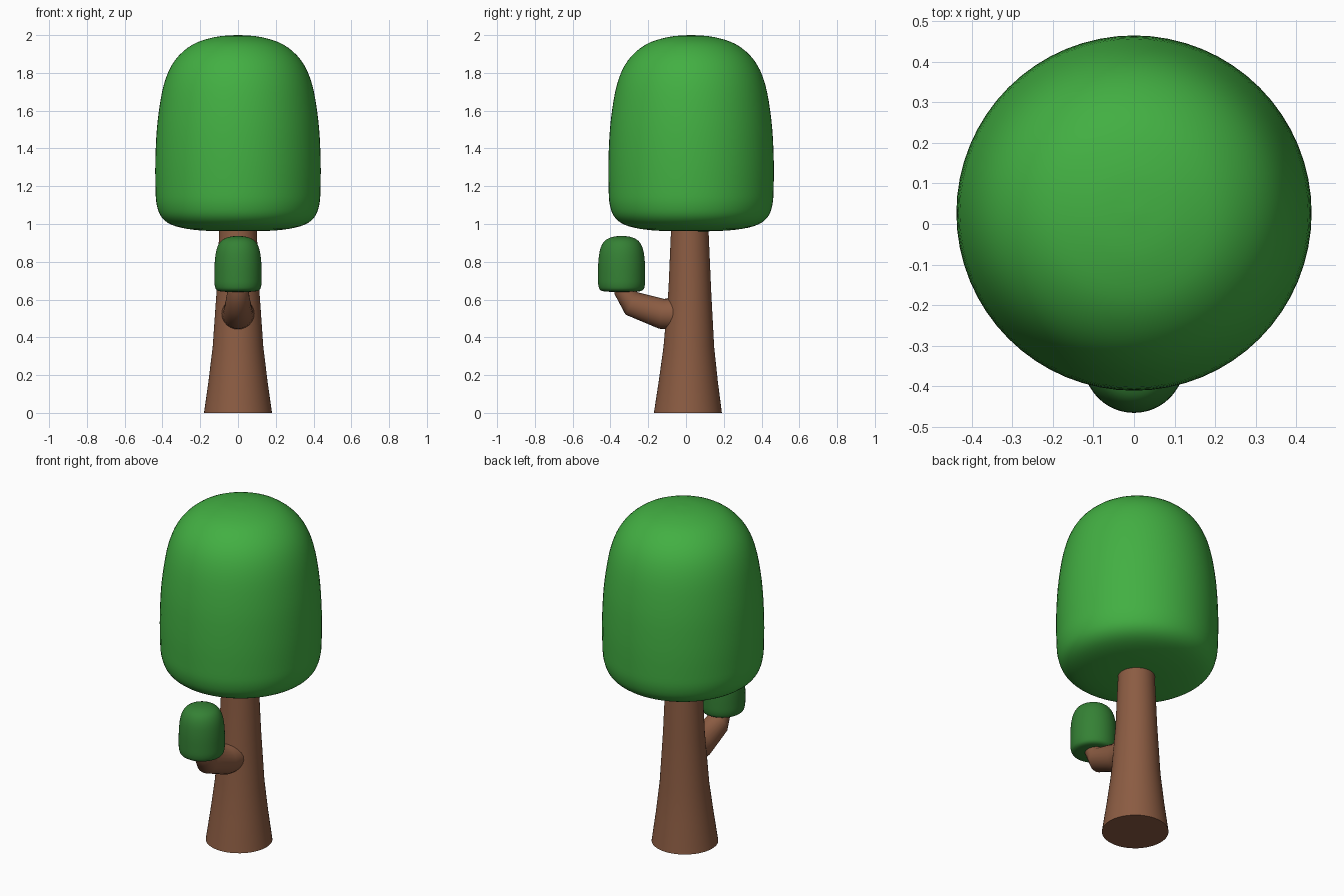
import bpy, bmesh, math

if "Cube" in bpy.data.objects:
    bpy.data.objects.remove(bpy.data.objects["Cube"])


def material(name, color):
    m = bpy.data.materials.new(name)
    m.diffuse_color = (*color, 1)
    m.use_nodes = True
    m.node_tree.nodes["Principled BSDF"].inputs["Base Color"].default_value = m.diffuse_color
    return m


def smooth_profile(points, steps=4):
    # Catmull-Rom spline through (radius, height) points
    p = [points[0]] + points + [points[-1]]
    out = []
    for i in range(1, len(p) - 2):
        for s in range(steps):
            t = s / steps
            out.append(tuple(0.5 * (2 * b + (c - a) * t + (2 * a - 5 * b + 4 * c - d) * t * t
                                    + (3 * b - a - 3 * c + d) * t ** 3)
                             for a, b, c, d in zip(p[i - 1], p[i], p[i + 1], p[i + 2])))
    return out + [points[-1]]


def loft(name, rings, mat, sides=48):
    # rings: (centre y, centre z, radius, tilt in degrees), capped at both ends
    bm = bmesh.new()
    loops = []
    for y, z, r, tilt in rings:
        ct, st = math.cos(math.radians(tilt)), math.sin(math.radians(tilt))
        loop = []
        for i in range(sides):
            a = 2 * math.pi * i / sides
            loop.append(bm.verts.new((r * math.cos(a), y + r * math.sin(a) * ct,
                                      z + r * math.sin(a) * st)))
        loops.append(loop)
    for lo, hi in zip(loops, loops[1:]):
        for i in range(sides):
            j = (i + 1) % sides
            bm.faces.new((lo[i], lo[j], hi[j], hi[i]))
    bm.faces.new(loops[0][::-1])
    bm.faces.new(loops[-1])
    mesh = bpy.data.meshes.new(name)
    bm.to_mesh(mesh)
    bm.free()
    mesh.materials.append(mat)
    ob = bpy.data.objects.new(name, mesh)
    bpy.context.collection.objects.link(ob)
    bpy.ops.object.select_all(action='DESELECT')
    ob.select_set(True)
    bpy.context.view_layer.objects.active = ob
    bpy.ops.object.shade_smooth_by_angle(angle=math.radians(50))
    return ob


bark = material("bark", (0.26, 0.107, 0.055))
leaf = material("leaf", (0.055, 0.43, 0.055))
dark_leaf = material("dark_leaf", (0.035, 0.22, 0.035))

# Flared trunk, running a little way into the crown
loft("trunk", [(0.01, 0, 0.18, 0), (0.012, 0.17, 0.156, 0), (0.015, 0.35, 0.134, 0),
               (0.02, 0.65, 0.113, 0), (0.02, 0.95, 0.1, 0), (0.02, 1.0, 0.098, 0)], bark)

# Side branch bending forward and up
loft("branch", [(-0.03, 0.525, 0.09, 85), (-0.13, 0.525, 0.08, 80), (-0.29, 0.58, 0.067, 63),
                (-0.322, 0.64, 0.057, 12), (-0.33, 0.67, 0.055, 0)], bark, 24)

# Main crown
crown = smooth_profile([(0.01, 0.96), (0.2, 0.966), (0.33, 0.988), (0.4, 1.03), (0.43, 1.1),
                        (0.437, 1.2), (0.437, 1.36), (0.425, 1.55), (0.392, 1.74),
                        (0.335, 1.865), (0.24, 1.95), (0.12, 1.99), (0.01, 2.0)])
loft("crown", [(0.027, z, r, 0) for r, z in crown], leaf, 64)

# Small leaf clump on the branch tip
clump = smooth_profile([(0.005, 0.64), (0.08, 0.642), (0.112, 0.65), (0.123, 0.675),
                        (0.125, 0.72), (0.123, 0.8), (0.113, 0.867), (0.09, 0.91),
                        (0.05, 0.931), (0.005, 0.937)])
loft("leaf_clump", [(-0.341, z, r, 0) for r, z in clump], dark_leaf)
